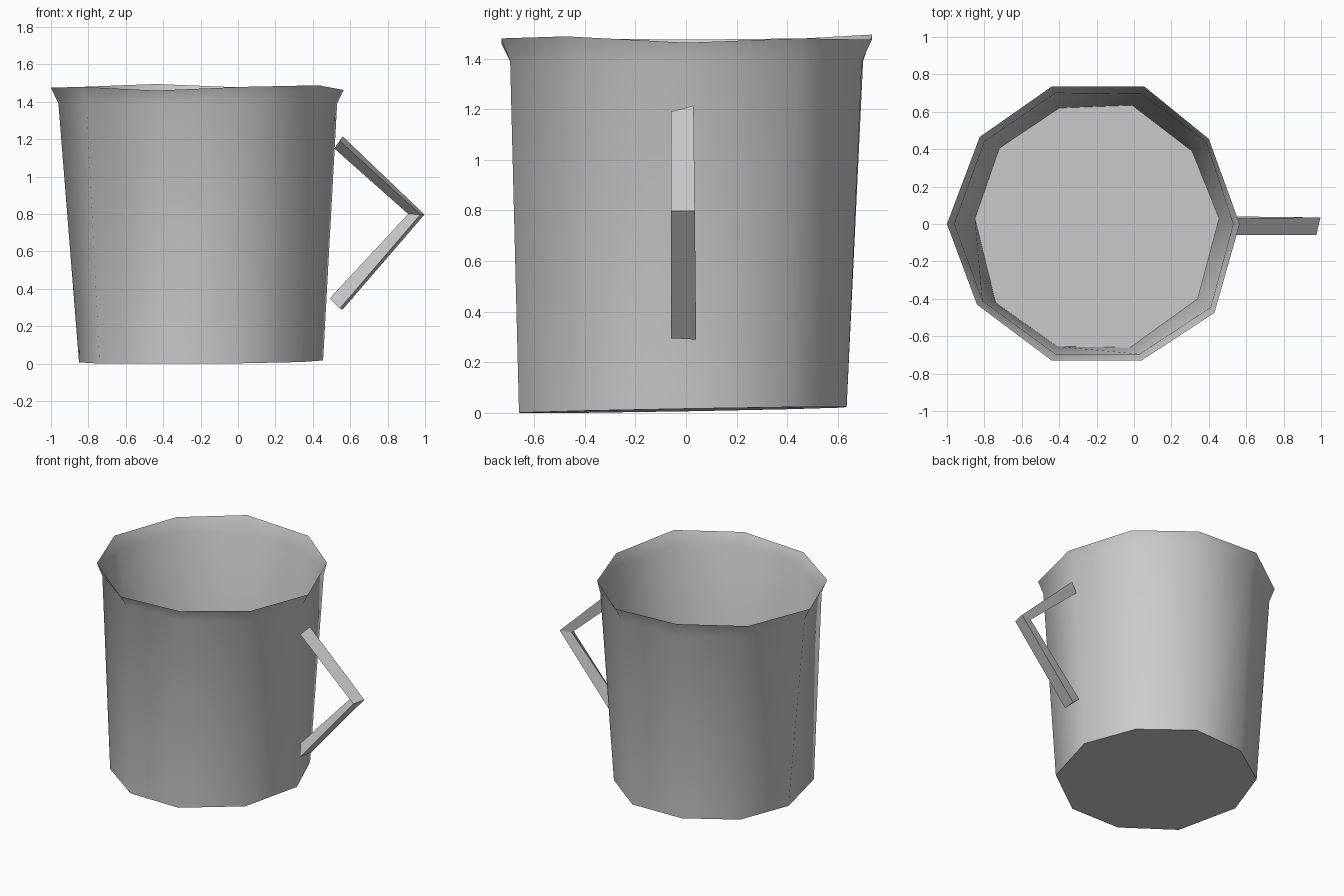
import bpy, bmesh, math

if "Cube" in bpy.data.objects:
    bpy.data.objects.remove(bpy.data.objects["Cube"])

grey = bpy.data.materials.new("plain grey")
grey.diffuse_color = (0.6, 0.6, 0.6, 1)
grey.use_nodes = True
grey.node_tree.nodes["Principled BSDF"].inputs["Base Color"].default_value = grey.diffuse_color


def loft(name, rings, cap_start, cap_end):
    """Skin a list of equal-length rings into one object."""
    bm = bmesh.new()
    loops = [[bm.verts.new(p) for p in ring] for ring in rings]
    n = len(loops[0])
    for a, b in zip(loops, loops[1:]):
        for i in range(n):
            j = (i + 1) % n
            bm.faces.new((a[i], a[j], b[j], b[i]))
    if cap_start:
        bm.faces.new(loops[0][::-1])
    if cap_end:
        bm.faces.new(loops[-1])
    me = bpy.data.meshes.new(name)
    bm.to_mesh(me)
    bm.free()
    me.materials.append(grey)
    ob = bpy.data.objects.new(name, me)
    bpy.context.collection.objects.link(ob)
    return ob


# Cup: thin open shell, hand-shaped ten-sided rings, counterclockwise
base_xy = [(0.455, 0.03), (0.31, 0.39), (-0.01, 0.635), (-0.40, 0.62), (-0.72, 0.405),
           (-0.85, 0.03), (-0.74, -0.42), (-0.41, -0.655), (-0.02, -0.66), (0.34, -0.40)]
neck_xy = [(0.53, 0.0), (0.385, 0.44), (0.04, 0.695), (-0.42, 0.70), (-0.80, 0.44),
           (-0.96, 0.0), (-0.81, -0.41), (-0.42, -0.695), (0.03, -0.695), (0.41, -0.445)]
rim = [(0.565, 0.0, 1.463), (0.40, 0.455, 1.48), (0.055, 0.735, 1.475), (-0.44, 0.735, 1.495),
       (-0.825, 0.465, 1.48), (-1.0, 0.0, 1.475), (-0.84, -0.43, 1.48), (-0.44, -0.73, 1.46),
       (0.04, -0.73, 1.48), (0.43, -0.475, 1.488)]
base = [(x, y, max(0, 0.013 + 0.018 * y + 0.008 * x)) for x, y in base_xy]
neck = [(x, y, 1.39) for x, y in neck_xy]
cup = loft("cup_body", [base, neck, rim], True, False)

# Handle: bent bar with a triangular section
handle = loft("handle", [
    [(0.545, -0.06, 1.19), (0.515, 0.02, 1.15), (0.56, 0.03, 1.215)],
    [(0.975, -0.06, 0.797), (0.91, 0.02, 0.80), (0.997, 0.035, 0.797)],
    [(0.545, -0.06, 0.295), (0.49, 0.02, 0.348), (0.56, 0.04, 0.29)],
], True, True)

# Outward normals on the handle, smooth wall on the cup
bm = bmesh.new()
bm.from_mesh(handle.data)
bmesh.ops.recalc_face_normals(bm, faces=bm.faces)
bm.to_mesh(handle.data)
bm.free()

bpy.context.view_layer.objects.active = cup
cup.select_set(True)
bpy.ops.object.shade_smooth_by_angle(angle=math.radians(60))
